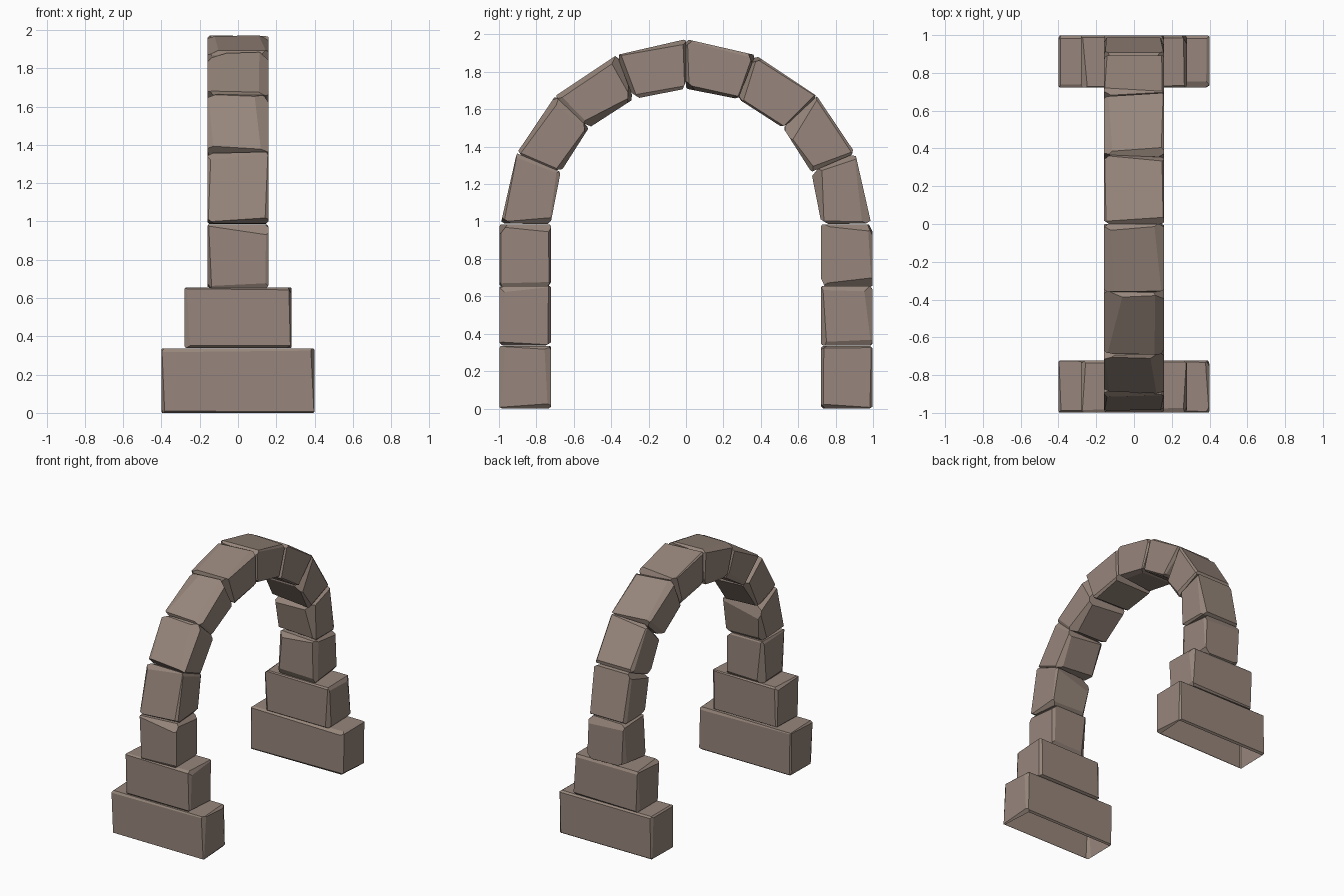
import bpy
import bmesh
import random
from mathutils import Vector

random.seed(7)

cube = bpy.data.objects.get("Cube")
if cube:
    bpy.data.objects.remove(cube, do_unlink=True)

# One stone colour
COLOUR = (0.31, 0.24, 0.20, 1.0)
stone = bpy.data.materials.new("warm grey stone")
stone.use_nodes = True
stone.diffuse_color = COLOUR
bsdf = stone.node_tree.nodes["Principled BSDF"]
bsdf.inputs["Base Color"].default_value = COLOUR
bsdf.inputs["Roughness"].default_value = 0.9


def cut(bm, point, normal):
    """Slice off everything beyond a plane and cap the cut."""
    geom = bm.verts[:] + bm.edges[:] + bm.faces[:]
    res = bmesh.ops.bisect_plane(bm, geom=geom, dist=1e-5, plane_co=point,
                                 plane_no=normal, clear_outer=True)
    rim = [e for e in res["geom_cut"] if isinstance(e, bmesh.types.BMEdge)]
    if rim:
        bmesh.ops.holes_fill(bm, edges=rim, sides=0)


def make_stone(name, profile, half_width, chip_low, chip_high, open_bottom=False):
    """Extrude a four-sided yz profile along x and chip every edge unevenly."""
    bm = bmesh.new()
    face = bm.faces.new([bm.verts.new((-half_width, y, z)) for y, z in profile])
    ext = bmesh.ops.extrude_face_region(bm, geom=[face])
    moved = [g for g in ext["geom"] if isinstance(g, bmesh.types.BMVert)]
    bmesh.ops.translate(bm, verts=moved, vec=(2 * half_width, 0, 0))
    bmesh.ops.recalc_face_normals(bm, faces=bm.faces[:])
    bm.normal_update()

    chips = []
    for e in bm.edges:
        a, b = (f.normal.copy() for f in e.link_faces)
        mid = (e.verts[0].co + e.verts[1].co) / 2
        span = e.verts[1].co - e.verts[0].co
        chips.append((mid, a, b, span))
    for mid, a, b, span in chips:
        mix = random.uniform(0.3, 0.7)
        n = (a * mix + b * (1 - mix)).normalized()
        depth = random.uniform(chip_low, chip_high)
        lean = random.uniform(-1.6, 1.6) * depth / span.length
        cut(bm, mid - n * depth, (n + span.normalized() * lean).normalized())

    if open_bottom:
        under = [f for f in bm.faces if f.normal.z < -0.95]
        bmesh.ops.delete(bm, geom=under, context='FACES')
    mesh = bpy.data.meshes.new(name)
    bm.to_mesh(mesh)
    bm.free()
    mesh.materials.append(stone)
    obj = bpy.data.objects.new(name, mesh)
    bpy.context.collection.objects.link(obj)
    return obj


# Joint lines of the half arch: (outer yz, inner yz), springing to crown
OUT, IN = 0.997, 0.722
joints = [
    ((0.99, 0.99), (0.725, 0.985)),
    ((0.905, 1.365), (0.67, 1.265)),
    ((0.70, 1.67), (0.52, 1.50)),
    ((0.37, 1.89), (0.28, 1.655)),
    ((0.0, 1.975), (0.0, 1.71)),
]

# Stepped pier courses: name, bottom, top, half width, smallest and largest chip
courses = [
    ("pier_base", 0.0, 0.335, 0.40, 0.006, 0.012),
    ("pier_step", 0.338, 0.655, 0.28, 0.006, 0.014),
    ("pier_shaft", 0.652, 0.985, 0.16, 0.006, 0.022),
]

for side, label in ((-1, "front"), (1, "back")):
    for name, low, high, half, small, large in courses:
        profile = [(side * y, z) for y, z in
                   ((IN, low), (OUT, low), (OUT, high), (IN, high))]
        make_stone(f"{label}_{name}", profile, half, small, large,
                   open_bottom=(low == 0.0))
    for i, (start, end) in enumerate(zip(joints, joints[1:]), 1):
        profile = [(side * y, z) for y, z in (start[1], start[0], end[0], end[1])]
        make_stone(f"{label}_arch_stone_{i}", profile, 0.16, 0.006, 0.026)
